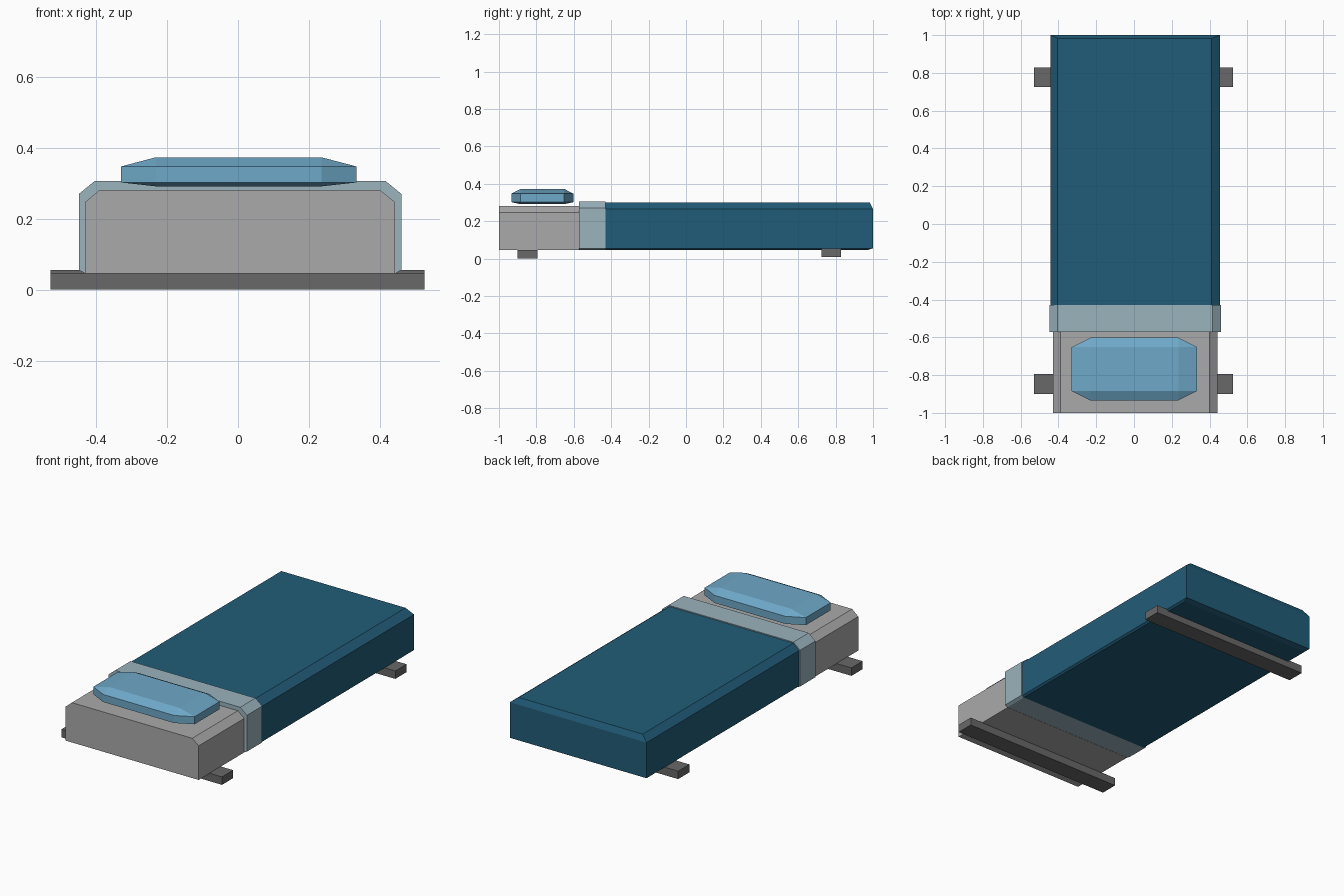
import bpy
import bmesh

if "Cube" in bpy.data.objects:
    bpy.data.objects.remove(bpy.data.objects["Cube"])


def material(name, rgb):
    # sRGB 0-255 to linear
    lin = [((c / 255 + 0.055) / 1.055) ** 2.4 for c in rgb]
    m = bpy.data.materials.new(name)
    m.diffuse_color = (*lin, 1)
    m.use_nodes = True
    m.node_tree.nodes["Principled BSDF"].inputs["Base Color"].default_value = m.diffuse_color
    return m


GREY = material("mattress_grey", (170, 170, 170))
DARK = material("leg_dark_grey", (104, 104, 104))
NAVY = material("blanket_blue", (33, 92, 120))
PALE = material("fold_pale_blue", (155, 179, 189))
SKY = material("pillow_light_blue", (110, 168, 200))


def rect(x0, x1, y0, y1, z):
    return [(x0, y0, z), (x1, y0, z), (x1, y1, z), (x0, y1, z)]


def octagon(x0, x1, y0, y1, cx, cy, z):
    return [(x0 + cx, y0, z), (x1 - cx, y0, z), (x1, y0 + cy, z), (x1, y1 - cy, z),
            (x1 - cx, y1, z), (x0 + cx, y1, z), (x0, y1 - cy, z), (x0, y0 + cy, z)]


def loft(name, rings, mat):
    """Closed solid through horizontal rings listed from bottom to top."""
    bm = bmesh.new()
    loops = [[bm.verts.new(p) for p in r] for r in rings]
    for a, b in zip(loops, loops[1:]):
        n = len(a)
        for i in range(n):
            bm.faces.new((a[i], a[(i + 1) % n], b[(i + 1) % n], b[i]))
    bm.faces.new(loops[0][::-1])
    bm.faces.new(loops[-1])
    bmesh.ops.remove_doubles(bm, verts=bm.verts, dist=1e-5)
    bmesh.ops.recalc_face_normals(bm, faces=bm.faces)
    me = bpy.data.meshes.new(name)
    bm.to_mesh(me)
    bm.free()
    me.materials.append(mat)
    ob = bpy.data.objects.new(name, me)
    bpy.context.collection.objects.link(ob)
    return ob


# Mattress head end, chamfered along its long top edges
loft("mattress", [rect(-.43, .442, -1, -.573, .045),
                  rect(-.43, .442, -1, -.573, .247),
                  rect(-.39, .40, -1, -.573, .281)], GREY)

# Folded-over sheet band
loft("sheet_fold", [rect(-.43, .443, -.573, -.43, .046),
                    rect(-.448, .46, -.573, -.43, .055),
                    rect(-.448, .46, -.573, -.43, .27),
                    rect(-.404, .416, -.573, -.43, .306)], PALE)

# Blanket, chamfered along the sides and the foot end
loft("blanket", [rect(-.43, .443, -.43, .97, .046),
                 rect(-.441, .455, -.43, 1, .055),
                 rect(-.441, .455, -.43, 1, .266),
                 rect(-.404, .411, -.43, .983, .30)], NAVY)

# Pillow: octagonal rim with the top and bottom closing to a rectangle
px0, px1, py0, py1 = -.33, .334, -.934, -.602
cx, cy = .099, .05
rim = (px0, px1, py0, py1, cx, cy)
loft("pillow", [
    [(min(max(x, px0 + cx), px1 - cx), min(max(y, py0 + cy), py1 - cy), .291)
     for x, y, _ in octagon(*rim, 0)],
    octagon(*rim, .302),
    octagon(*rim, .347),
    [(min(max(x, px0 + cx), px1 - cx), min(max(y, py0 + cy), py1 - cy), .373)
     for x, y, _ in octagon(*rim, 0)]], SKY)

# Cross bars that serve as legs
for name, y0, z0 in (("head_leg_bar", -.9, 0), ("foot_leg_bar", .724, .008)):
    loft(name, [rect(-.529, .525, y0, y0 + .105, z0),
                rect(-.529, .525, y0, y0 + .105, z0 + .047)], DARK)
